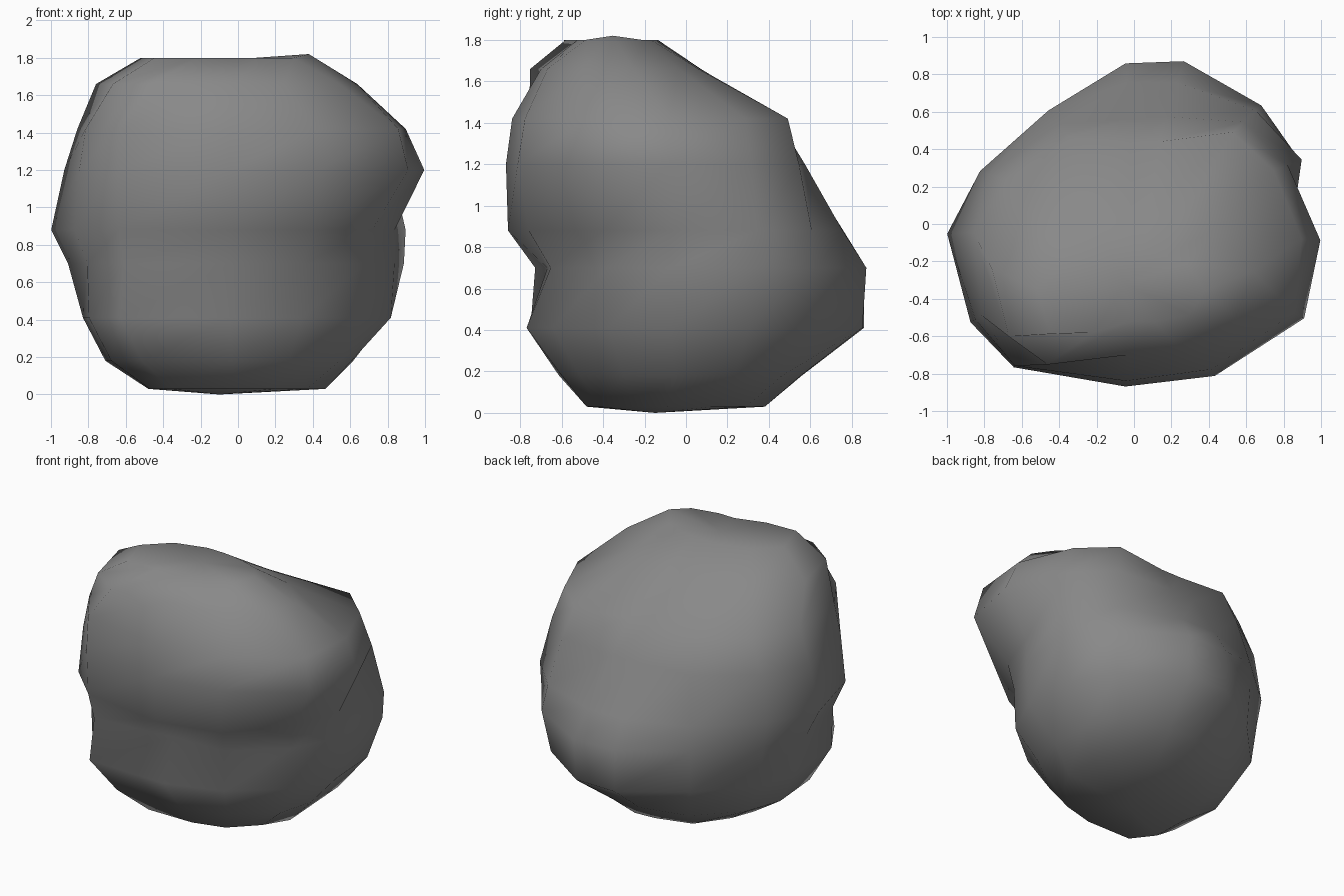
import bpy, bmesh
from math import cos, sin, radians

# Compass directions of the boulder's corners, anticlockwise from +x
ANGLES = [355, 21, 43, 73, 93, 127, 161, 183, 211, 230, 267, 298, 331]

# Boulder slices: height, centre y, then the radius in each direction
SLICES = [
    (0.03, -.05, [.47, .48, .50, .45, .42, .44, .44, .48, .55, .56, .43, .42, .42]),
    (0.18, 0.00, [.61, .66, .68, .58, .56, .60, .66, .71, .79, .80, .60, .58, .62]),
    (0.41, 0.00, [.82, .85, .87, .89, .86, .74, .80, .83, .93, .98, .77, .73, .77]),
    (0.70, 0.00, [.84, .95, .93, .91, .86, .76, .84, .91, .94, .95, .67, .74, .78]),
    (0.88, 0.00, [.84, .96, .89, .79, .76, .76, .87, 1.0, 1.02, .99, .86, .86, .82]),
    (1.20, 0.00, [1.0, .88, .80, .60, .56, .67, .82, .93, .99, 1.0, .87, .92, 1.04]),
    (1.42, 0.00, [.90, .80, .72, .46, .44, .58, .72, .86, .95, .99, .84, .88, .98]),
    (1.66, -.20, [.64, .46, .38, .28, .26, .34, .52, .76, .78, .72, .50, .53, .62]),
    (1.80, -.32, [.38, .30, .22, .18, .18, .23, .38, .52, .52, .34, .20, .23, .34]),
]

bm = bmesh.new()
n = len(ANGLES)
rings = [[bm.verts.new((r * cos(radians(a)), cy + r * sin(radians(a)), z))
          for a, r in zip(ANGLES, radii)] for z, cy, radii in SLICES]

# Skin between slices
for low, high in zip(rings, rings[1:]):
    for i in range(n):
        j = (i + 1) % n
        bm.faces.new((low[i], low[j], high[j], high[i]))

# Close the underside and crown with fans
bottom = bm.verts.new((-.1, -.15, 0))
top = bm.verts.new((-.05, -.32, 1.79))
for i in range(n):
    j = (i + 1) % n
    bm.faces.new((bottom, rings[0][j], rings[0][i]))
    bm.faces.new((top, rings[-1][i], rings[-1][j]))
rings[-1][0].co.z = 1.82

bmesh.ops.recalc_face_normals(bm, faces=bm.faces)
for f in bm.faces:
    f.smooth = True
mesh = bpy.data.meshes.new("boulder")
bm.to_mesh(mesh)
bm.free()

# Dark grey stone
stone = bpy.data.materials.new("dark_stone")
stone.diffuse_color = (.25, .25, .25, 1)
mesh.materials.append(stone)
boulder = bpy.data.objects.new("boulder", mesh)
bpy.context.collection.objects.link(boulder)
